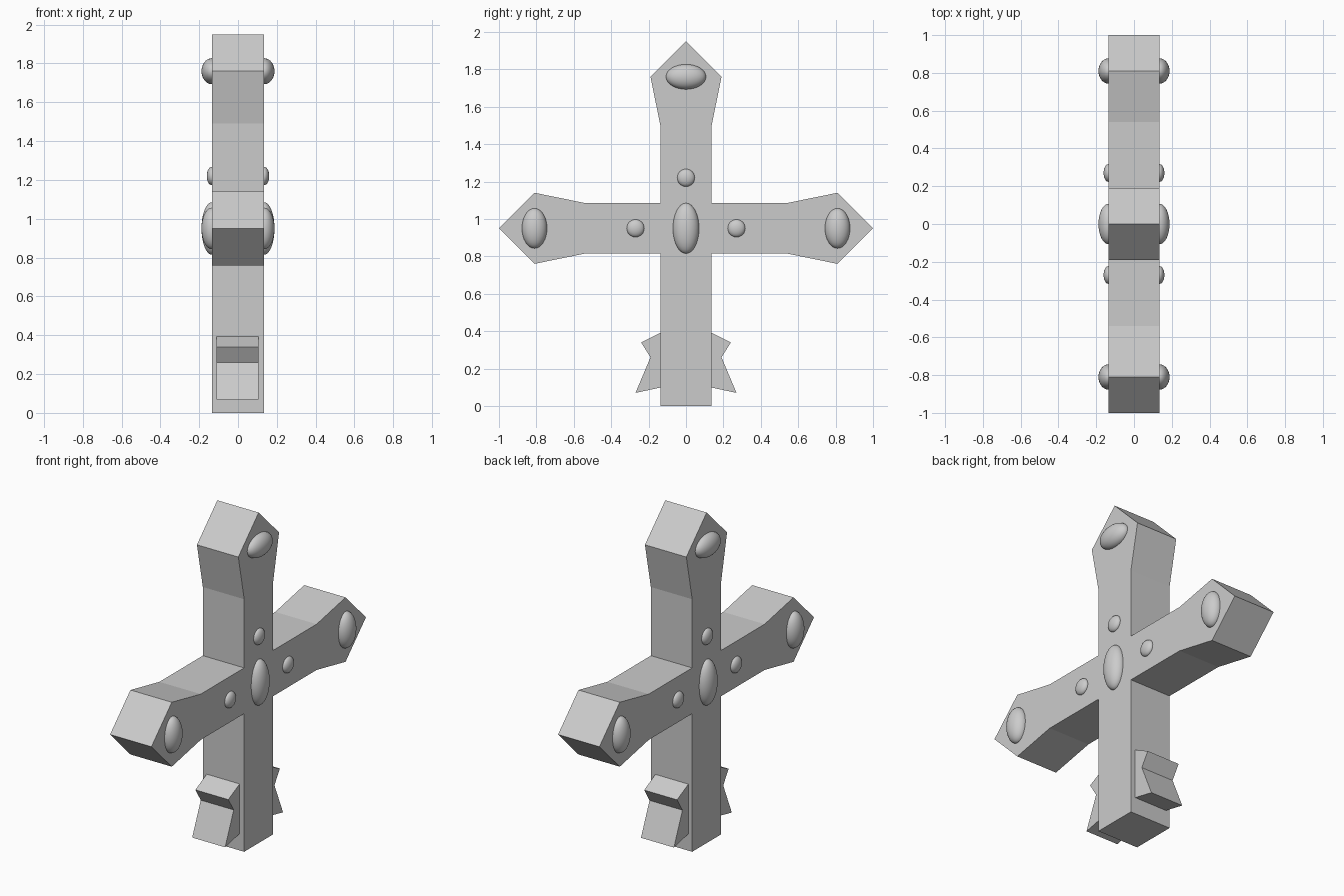
import bpy, bmesh, math

cube = bpy.data.objects.get("Cube")
if cube:
    bpy.data.objects.remove(cube, do_unlink=True)

stone = bpy.data.materials.new("grey stone")
stone.use_nodes = True
GREY = (0.6, 0.6, 0.6, 1)
stone.diffuse_color = GREY
stone.node_tree.nodes["Principled BSDF"].inputs["Base Color"].default_value = GREY

MID = 0.95    # height of the arms' axis
HALF = 0.135  # half width of the beams


def prism(name, outline, x0, x1):
    """Extrude a (y, z) outline along x."""
    bm = bmesh.new()
    face = bm.faces.new([bm.verts.new((x0, y, z)) for y, z in outline])
    ext = bmesh.ops.extrude_face_region(bm, geom=[face])["geom"]
    verts = [v for v in ext if isinstance(v, bmesh.types.BMVert)]
    bmesh.ops.translate(bm, verts=verts, vec=(x1 - x0, 0, 0))
    bmesh.ops.recalc_face_normals(bm, faces=bm.faces)
    mesh = bpy.data.meshes.new(name)
    bm.to_mesh(mesh)
    bm.free()
    obj = bpy.data.objects.new(name, mesh)
    bpy.context.collection.objects.link(obj)
    mesh.materials.append(stone)


def gem(name, side, y, z, size):
    """Smooth oval stud half sunk in a broad face."""
    bpy.ops.mesh.primitive_uv_sphere_add(segments=32, ring_count=16, radius=1,
                                         location=(side * HALF, y, z))
    obj = bpy.context.object
    obj.name = name
    obj.scale = size
    bpy.ops.object.transform_apply(location=False, rotation=False, scale=True)
    bpy.ops.object.shade_smooth()
    obj.data.materials.append(stone)


# Cross body: one flared arm, turned to the right, top and left, then the foot
arm = [(HALF, -HALF), (0.54, -HALF), (0.81, -0.19), (1.0, 0),
       (0.81, 0.19), (0.54, HALF)]
outline = []
for turn in range(3):
    c, s = (1, 0, -1)[turn], (0, 1, 0)[turn]
    outline += [(c * a - s * b, MID + s * a + c * b) for a, b in arm]
outline += [(-HALF, MID - HALF), (-HALF, 0), (HALF, 0)]
prism("cross_body", outline, -HALF, HALF)

# Notched barbs near the foot
barb = [(0.13, 0.395), (0.24, 0.34), (0.19, 0.26), (0.27, 0.07), (0.13, 0.1)]
for name, d in (("front_barb", -1), ("back_barb", 1)):
    prism(name, [(d * y, z) for y, z in barb], -0.11, 0.105)

# Studs on both broad faces
for label, side in (("left", 1), ("right", -1)):
    gem(label + "_centre_gem", side, 0, MID, (0.053, 0.07, 0.135))
    gem(label + "_top_gem", side, 0, 1.76, (0.053, 0.107, 0.067))
    gem(label + "_upper_bead", side, 0, 1.22, (0.026, 0.047, 0.047))
    for end, d in (("front", -1), ("back", 1)):
        gem(f"{label}_{end}_gem", side, d * 0.81, MID, (0.053, 0.067, 0.107))
        gem(f"{label}_{end}_bead", side, d * 0.27, MID, (0.026, 0.047, 0.047))
